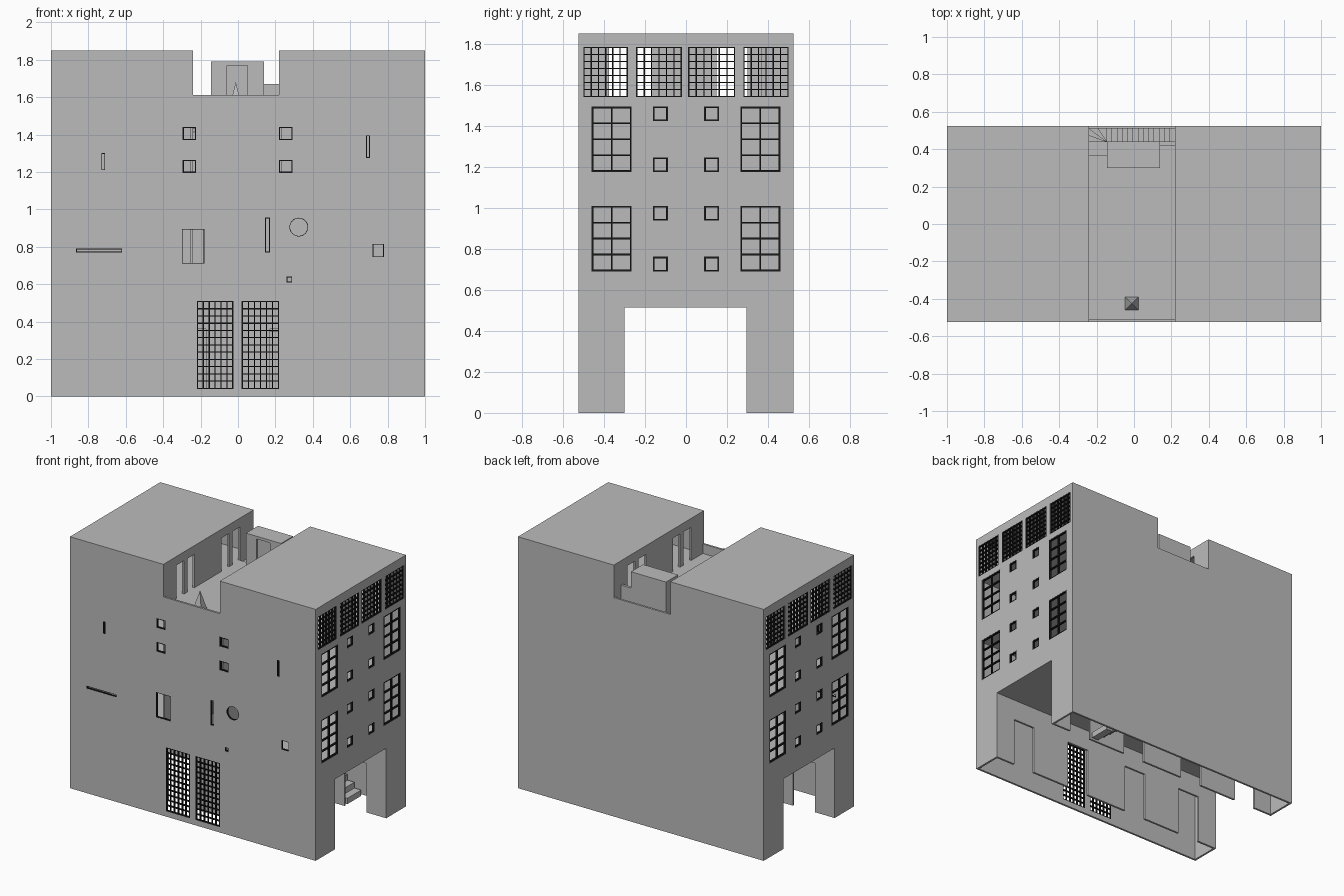
import bpy, bmesh, math
from mathutils import Matrix, Vector

if "Cube" in bpy.data.objects:
    bpy.data.objects.remove(bpy.data.objects["Cube"])


def material(name, rgb):
    m = bpy.data.materials.new(name)
    m.diffuse_color = (*rgb, 1)
    m.use_nodes = True
    m.node_tree.nodes["Principled BSDF"].inputs["Base Color"].default_value = m.diffuse_color
    return m


GREY = material("grey plaster", (0.5, 0.5, 0.5))
BLACK = material("black metal", (0.01, 0.01, 0.01))
X, Y, T = 1.0, 0.525, 0.015            # half length, half depth, wall thickness
NX0, NX1, TOP, DECK = -0.24, 0.22, 1.85, 1.54


def add_box(bm, x0, x1, y0, y1, z0, z1):
    c = Vector(((x0 + x1) / 2, (y0 + y1) / 2, (z0 + z1) / 2))
    size = (abs(x1 - x0), abs(y1 - y0), abs(z1 - z0), 1)
    bmesh.ops.create_cube(bm, size=1, matrix=Matrix.Translation(c) @ Matrix.Diagonal(size))


def finish(name, bm, mat):
    me = bpy.data.meshes.new(name)
    bmesh.ops.recalc_face_normals(bm, faces=bm.faces[:])
    bm.to_mesh(me)
    bm.free()
    ob = bpy.data.objects.new(name, me)
    me.materials.append(mat)
    bpy.context.scene.collection.objects.link(ob)
    return ob


def boxes(name, parts, mat=GREY):
    bm = bmesh.new()
    for p in parts:
        add_box(bm, *p)
    return finish(name, bm, mat)


def cut(ob, cutter):
    mod = ob.modifiers.new("openings", 'BOOLEAN')
    mod.operation, mod.solver, mod.object = 'DIFFERENCE', 'EXACT', cutter
    bpy.context.view_layer.objects.active = ob
    bpy.ops.object.modifier_apply(modifier=mod.name)
    bpy.data.objects.remove(cutter)


def bars(u0, u1, z0, z1, t, cols=1, rows=1):
    """Rectangles (u0, u1, z0, z1) of a frame with a grid of bars."""
    out = []
    for i in range(cols + 1):
        u = u0 + (u1 - u0 - t) * i / cols
        out.append((u, u + t, z0, z1))
    for j in range(rows + 1):
        z = z0 + (z1 - z0 - t) * j / rows
        out.append((u0, u1, z, z + t))
    return out


# front wall openings: x0, x1, z0, z1, bar thickness, columns, rows
front = [(-0.22, -0.025, 0.04, 0.51, 0.006, 6, 12), (0.02, 0.22, 0.04, 0.51, 0.006, 6, 12),
         (-0.73, -0.71, 1.21, 1.30, 0.004, 1, 1), (0.685, 0.705, 1.275, 1.395, 0.004, 1, 1),
         (-0.865, -0.62, 0.77, 0.79, 0.004, 1, 1), (-0.30, -0.18, 0.71, 0.895, 0.004, 1, 1),
         (0.145, 0.17, 0.77, 0.955, 0.004, 1, 1), (0.72, 0.78, 0.745, 0.815, 0.004, 1, 1),
         (0.26, 0.29, 0.61, 0.64, 0.004, 1, 1)]
for x in (-0.26, 0.255):
    for z in (1.37, 1.195):
        front.append((x - 0.036, x + 0.036, z, z + 0.07, 0.006, 1, 1))

# front wall, cut by the terrace gap, the openings and a round window
wall = boxes("front_wall", [(-X, X, -Y, -Y + T, 0, TOP)])
bm = bmesh.new()
add_box(bm, NX0, NX1, -0.6, -0.4, 1.61, 2)
for a in front:
    add_box(bm, a[0], a[1], -0.6, -0.4, a[2], a[3])
turn = Matrix.Translation((0.325, -0.5, 0.905)) @ Matrix.Rotation(math.pi / 2, 4, 'X')
bmesh.ops.create_cone(bm, cap_ends=True, segments=32, radius1=0.05, radius2=0.05, depth=0.2, matrix=turn)
cut(wall, finish("cutter", bm, GREY))
boxes("front_frames", [(r[0], r[1], -Y + 0.001, -Y + T, r[2], r[3]) for a in front for r in bars(*a)], BLACK)

# black ring of the round window
bm = bmesh.new()
rings = []
for r, y in ((0.05, -Y + 0.001), (0.047, -Y + 0.001), (0.047, -Y + T), (0.05, -Y + T)):
    rings.append([bm.verts.new((0.325 + r * math.cos(k * math.pi / 16), y,
                                0.905 + r * math.sin(k * math.pi / 16))) for k in range(32)])
for a in range(4):
    for k in range(32):
        p, q, n = rings[a], rings[(a + 1) % 4], (k + 1) % 32
        bm.faces.new((p[k], p[n], q[n], q[k]))
finish("round_window_frame", bm, BLACK)

# back wall
boxes("back_wall", [(-X, X, Y - T, Y, 0, 1.61), (-X, NX0, Y - T, Y, 1.61, TOP), (NX1, X, Y - T, Y, 1.61, TOP)])

# side walls with windows and passage mouth
side = [(a, b, 1.54, 1.785, 0.006, 6, 7)
        for a, b in ((-0.5, -0.284), (-0.243, -0.02), (0.01, 0.24), (0.28, 0.5))]
for z in (1.175, 0.69):
    for a, b in ((-0.46, -0.265), (0.265, 0.46)):
        side.append((a, b, z, z + 0.32, 0.009, 2, 4))
    for y in (-0.125, 0.125):
        for zz in (z, z + 0.248):
            side.append((y - 0.036, y + 0.036, zz, zz + 0.072, 0.008, 1, 1))
for s, label in ((1, "right"), (-1, "left")):
    wall = boxes(label + "_wall", [(s * (X - T), s * X, -Y + T, Y - T, 0, TOP)])
    holes = [(s * 0.9, s * 1.1, a[0], a[1], a[2], a[3]) for a in side]
    holes.append((s * 0.9, s * 1.1, -0.3, 0.295, -0.1, 0.515))
    cut(wall, boxes("cutter", holes))
    boxes(label + "_window_frames", [(s * (X - T), s * (X - 0.001), *r) for a in side for r in bars(*a)], BLACK)

# passage walls with four doorways each
for y0, y1, label in ((-0.315, -0.3, "front"), (0.295, 0.31, "back")):
    wall = boxes("passage_wall_" + label, [(-X + T, X - T, y0, y1, 0, 0.52)])
    cut(wall, boxes("cutter", [(x - 0.09, x + 0.09, y0 - 0.1, y1 + 0.1, -0.1, 0.36)
                               for x in (-0.75, -0.26, 0.26, 0.75)]))

# ground floor stair behind the passage
boxes("lower_stair", [(0.66 - 0.055 * i, 0.605 - 0.055 * i, 0.33, 0.49, 0.043 * i, 0.043 * (i + 1))
                      for i in range(12)])

# floors and inner cross walls
IN = (-X + T, X - T, -Y + T, Y - T)
boxes("floor_slabs", [(*IN, 0.515, 0.53), (*IN, 1.03, 1.05)])
boxes("inner_cross_walls", [(x, x + T, -Y + T, Y - T, z0, z1) for x in (NX0 - T, NX1)
                            for z0, z1 in ((0.53, 1.03), (1.05, 1.52))])

# tower floors and roofs
boxes("tower_slabs", [(a, b, -Y + T, Y - T, z, z + 0.02) for a, b in ((-X + T, NX0), (NX1, X - T))
                      for z in (1.52, TOP - 0.02)])

# terrace walls with tall openings
for x0, x1, label in ((NX0 - T, NX0, "left"), (NX1, NX1 + T, "right")):
    wall = boxes("terrace_wall_" + label, [(x0, x1, -Y, Y, DECK, TOP)])
    cut(wall, boxes("cutter", [(x0 - 0.1, x1 + 0.1, a, b, DECK - 0.1, 1.785) for a, b in
                               ((-0.375, -0.284), (-0.245, -0.165), (0.15, 0.24), (0.28, 0.365))]))

# terrace deck, leaving the stairwell open
boxes("terrace_deck", [(NX0, NX1, -Y + T, 0.365, 1.52, DECK), (-0.145, NX1, 0.365, 0.44, 1.52, DECK),
                       (NX0, -0.145, 0.365, 0.44, 1.50, 1.52)])

# roof hut with a door recess, and stair guard
hut = boxes("roof_hut", [(-0.145, 0.14, 0.30, 0.44, DECK, 1.79)])
cut(hut, boxes("cutter", [(-0.06, 0.05, 0.2, 0.315, DECK - 0.1, 1.77)]))
boxes("stair_guard", [(0.14, NX1, 0.42, 0.44, DECK, 1.67)])

# upper stair: three winders, then a straight flight going down
bm = bmesh.new()
fan = [(NX0, 0.44), (NX0, 0.475), (NX0, Y - T), (-0.19, Y - T), (-0.145, Y - T)]
for i in range(4):
    z = 1.50 - 0.018 * i
    tri = [(-0.145, 0.44), fan[i], fan[i + 1]]
    face = bm.faces.new([bm.verts.new((x, y, z)) for x, y in tri])
    ext = bmesh.ops.extrude_face_region(bm, geom=[face])
    bmesh.ops.translate(bm, vec=(0, 0, -0.05), verts=[v for v in ext["geom"] if isinstance(v, bmesh.types.BMVert)])
step = (NX1 + 0.145) / 13
for i in range(13):
    z = 1.43 - 0.028 * i
    add_box(bm, -0.145 + step * i, -0.145 + step * (i + 1), 0.44, Y - T, z - 0.05, z)
finish("upper_stair", bm, GREY)

# small pyramid skylight on the terrace
bm = bmesh.new()
bmesh.ops.create_cone(bm, cap_ends=True, segments=4, radius1=0.05, radius2=0, depth=0.14,
                      matrix=Matrix.Translation((-0.012, -0.425, DECK + 0.07)) @ Matrix.Rotation(math.pi / 4, 4, 'Z'))
finish("pyramid_skylight", bm, GREY)
